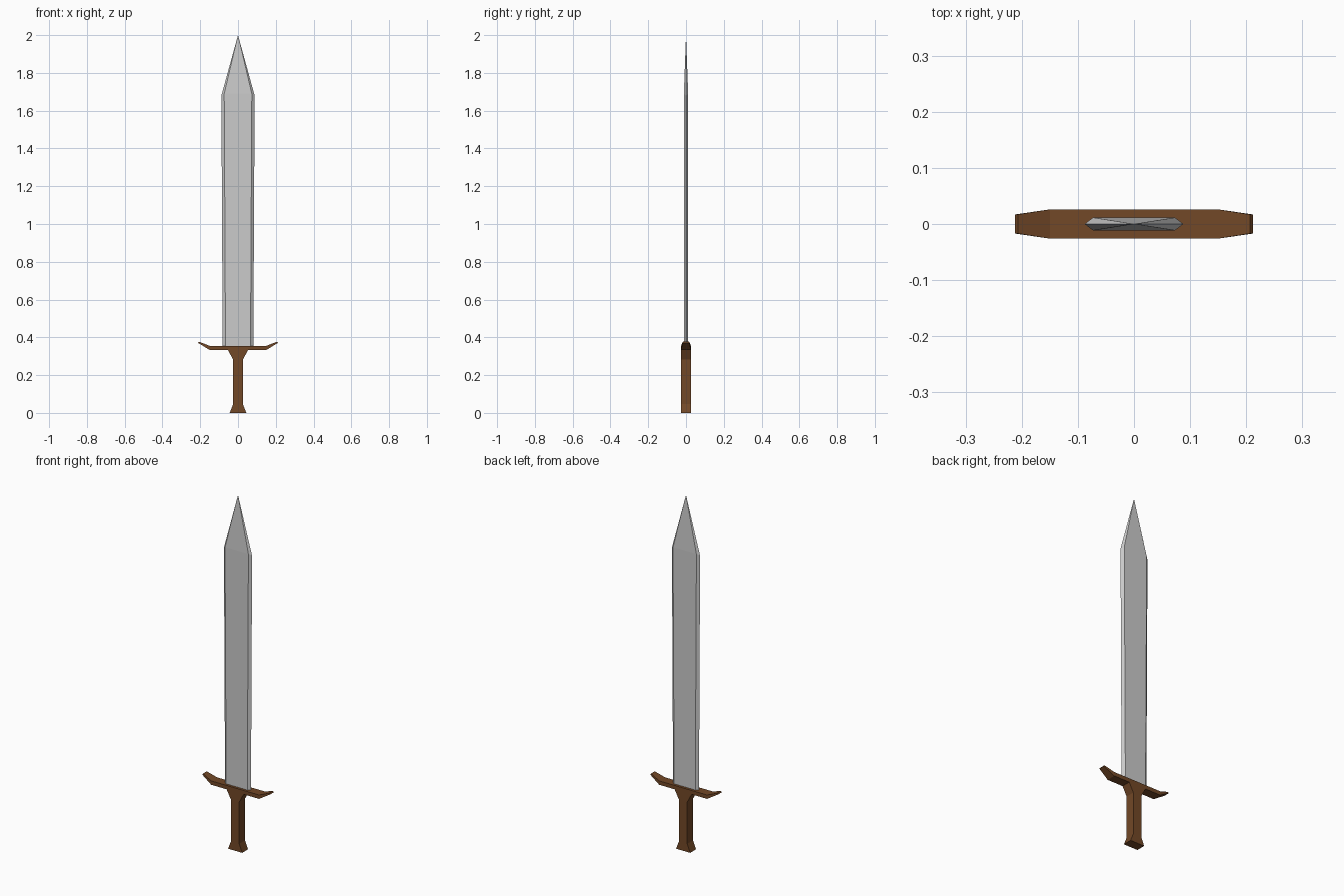
import bpy, bmesh

if "Cube" in bpy.data.objects:
    bpy.data.objects.remove(bpy.data.objects["Cube"])


def finish(name, bm, color=None):
    bmesh.ops.recalc_face_normals(bm, faces=bm.faces)
    mesh = bpy.data.meshes.new(name)
    bm.to_mesh(mesh)
    bm.free()
    ob = bpy.data.objects.new(name, mesh)
    bpy.context.collection.objects.link(ob)
    if color:
        mat = bpy.data.materials.new(name + "_wood")
        mat.diffuse_color = color
        mat.use_nodes = True
        mat.node_tree.nodes["Principled BSDF"].inputs["Base Color"].default_value = mat.diffuse_color
        mesh.materials.append(mat)
    return ob


def outline_prism(name, half, color):
    """Mirror a half outline of (x, z, half depth) and bridge front to back."""
    pts = half + [(-x, z, d) for x, z, d in reversed(half)]
    bm = bmesh.new()
    front = [bm.verts.new((x, -d, z)) for x, z, d in pts]
    back = [bm.verts.new((x, d, z)) for x, z, d in pts]
    n = len(pts)
    for i in range(n):
        j = (i + 1) % n
        bm.faces.new((front[i], front[j], back[j], back[i]))
    # caps: mirrored points pair up, so split at the arms for planar pieces
    for ring in (front, back):
        # grip column: pommel, shaft, flare
        for i in range(3):
            bm.faces.new((ring[i], ring[i + 1], ring[n - 2 - i], ring[n - 1 - i]))
        # crossbar and its two upswept tips
        bm.faces.new((ring[3], ring[4], ring[7], ring[n - 8], ring[n - 5], ring[n - 4]))
        bm.faces.new(ring[4:8])
        bm.faces.new(ring[n - 8:n - 4])
    return finish(name, bm, color)


# Hilt: pommel, grip, flare and crossguard in one outline
D = 0.026
hilt_half = [
    (0.044, 0.0, D), (0.026, 0.046, D), (0.026, 0.282, D), (0.053, 0.333, D),
    (0.15, 0.333, D), (0.212, 0.371, 0.017), (0.207, 0.377, 0.017), (0.15, 0.355, D),
]
outline_prism("hilt", hilt_half, (0.17, 0.065, 0.02, 1))

# Blade: hexagonal sections widening slightly, closing to a point
bm = bmesh.new()
rings = []
for edge, flat, z_edge, z_flat in ((0.081, 0.066, 0.35, 0.35), (0.088, 0.073, 1.68, 1.69)):
    section = [(edge, 0, z_edge), (flat, 0.0115, z_flat), (-flat, 0.0115, z_flat),
               (-edge, 0, z_edge), (-flat, -0.0115, z_flat), (flat, -0.0115, z_flat)]
    rings.append([bm.verts.new(p) for p in section])
tip = bm.verts.new((0, 0, 2.0))
low, high = rings
bm.faces.new(low)
for i in range(6):
    j = (i + 1) % 6
    bm.faces.new((low[i], low[j], high[j], high[i]))
    bm.faces.new((high[i], high[j], tip))
finish("blade", bm)
